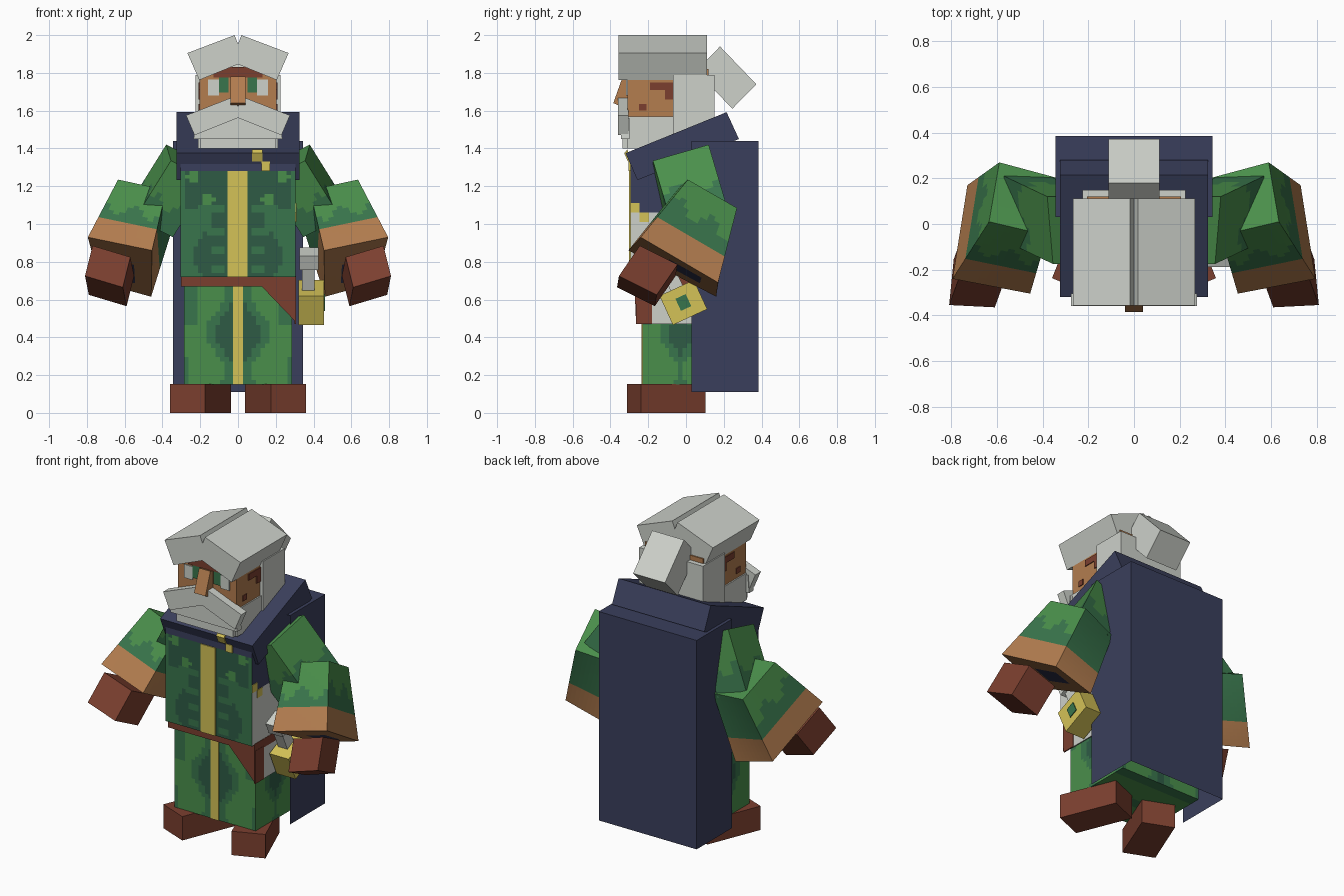
import bpy, bmesh, math
from mathutils import Vector as V

if "Cube" in bpy.data.objects:
    bpy.data.objects.remove(bpy.data.objects["Cube"])

# Flat colours
def lin(c):
    c /= 255
    return c / 12.92 if c <= 0.04045 else ((c + 0.055) / 1.055) ** 2.4

MATS = []
for name, h in [("navy", 0x3A3F5C), ("light_green", 0x4A8F4B), ("mid_green", 0x39754C),
                ("dark_green", 0x2E5B45), ("skin", 0xB37D4F), ("leather", 0x7B3F2F),
                ("gold", 0xD4C257), ("hair_grey", 0xCDD1CA)]:
    m = bpy.data.materials.new(name)
    m.diffuse_color = (lin(h >> 16), lin(h >> 8 & 255), lin(h & 255), 1)
    m.use_nodes = True
    m.node_tree.nodes["Principled BSDF"].inputs["Base Color"].default_value = m.diffuse_color
    MATS.append(m)
NAVY, LIGHT, MID, DARK, SKIN, RED, GOLD, GREY = range(8)


def hexa(name, P, rule, n=(1, 1, 1), skip=()):
    """Six-sided block from 8 corners (index i+2j+4k); rule is a colour or rule(point, params)."""
    P = [V(p) for p in P]
    def at(t):
        r = V((0, 0, 0))
        for q in range(8):
            w = 1
            for ax in range(3):
                w *= t[ax] if q >> ax & 1 else 1 - t[ax]
            r += P[q] * w
        return r
    bm = bmesh.new()
    cache = {}
    def vert(t):
        key = tuple(round(x, 5) for x in t)
        if key not in cache:
            cache[key] = bm.verts.new(at(t))
        return cache[key]
    for ax in range(3):
        b, c = (ax + 1) % 3, (ax + 2) % 3
        for s in (0, 1):
            if (ax, s) in skip:
                continue
            for i in range(n[b]):
                for j in range(n[c]):
                    def pt(di, dj):
                        t = [0, 0, 0]
                        t[ax], t[b], t[c] = s, (i + di) / n[b], (j + dj) / n[c]
                        return t
                    f = bm.faces.new([vert(pt(*d)) for d in ((0, 0), (1, 0), (1, 1), (0, 1))])
                    mid = pt(.5, .5)
                    f.material_index = rule(at(mid), mid) if callable(rule) else rule
    bmesh.ops.recalc_face_normals(bm, faces=bm.faces)
    me = bpy.data.meshes.new(name)
    bm.to_mesh(me)
    bm.free()
    for m in MATS:
        me.materials.append(m)
    ob = bpy.data.objects.new(name, me)
    bpy.context.collection.objects.link(ob)
    return ob


def vecs(o, a, b, c):
    o, a, b, c = V(o), V(a), V(b), V(c)
    return [o + a * (q & 1) + b * (q >> 1 & 1) + c * (q >> 2) for q in range(8)]


def box(name, x0, x1, y0, y1, z0, z1, rule, **k):
    return hexa(name, vecs((x0, y0, z0), (x1 - x0, 0, 0), (0, y1 - y0, 0), (0, 0, z1 - z0)), rule, **k)


def side_quad(name, x0, x1, yz, rule):
    """Block with a four-point outline in the y-z plane."""
    a, b, c, d = yz
    return hexa(name, [(x, *p) for p in (a, b, d, c) for x in (x0, x1)], rule)


def flip(pts, s):
    return [(p[0] * s, p[1], p[2]) for p in map(V, pts)]


# Robe: painted tunic above, skirt below
def tunic_rule(p, t):
    if p.z > 1.28:
        return NAVY
    if t[0] in (0, 1):
        return NAVY if p.z > 1.07 or p.x < 0 else GREY
    X = abs(p.x)
    if math.hypot(X - .24, p.z - 1.25) < .03 or math.hypot(X - .16, p.z - 1.13) < .035:
        return LIGHT
    if .07 < X < .13 and p.z < 1.1 and math.sin(p.z * 60) > .3:
        return MID
    if X > .2 + .04 * math.sin(p.z * 17) and (p.z < 1.08 or X > .27):
        return MID
    if .13 < X < .2 and .95 < p.z < 1.1:
        return MID
    return DARK


def skirt_rule(p, t):
    s = abs(p.x) if t[1] in (0, 1) else abs(p.y + .03) + .06
    h = s - (.07 + .05 * math.sin(p.z * 15 + 1.5))
    if h < 0:
        return DARK
    if h < .05 or (s > .22 and p.z > .46) or (s > .25 and p.z < .3):
        return MID
    return LIGHT


box("robe_tunic", -.305, .305, -.295, .25, .72, 1.32, tunic_rule, n=(26, 10, 30))
box("robe_skirt", -.285, .285, -.23, .24, .15, .73, skirt_rule, n=(24, 20, 24))
box("tunic_stripe", -.055, .05, -.301, -.294, .72, 1.28, GOLD)
box("skirt_stripe", -.027, .027, -.236, -.229, .15, .68, GOLD)

# Belt with hanging sash on one side
box("belt", -.303, .307, -.27, .2, .67, .725, RED)
hexa("sash", [(x, y, z) for x, z in ((.125, .67), (.307, .48)) for y in (-.27, -.262)
              for z in (z, .675)], RED)
box("sash_side", .3, .308, -.265, -.18, .47, .68, RED)
box("side_panel", .298, .305, -.18, .05, .47, .72, GREY)
for k, (y, z) in enumerate([(-.295, 1.06), (-.245, 1.01)]):
    box(f"side_trim_{k}", .304, .309, y, y + .05, z, z + .05, GOLD)

# Cape: open at the front and underneath; tilted collar slab
box("cape", -.345, .345, .03, .385, .11, 1.44, NAVY, skip=((2, 0), (1, 0)))
side_quad("collar", -.325, .325, [(-.257, 1.232), (.28, 1.45), (.215, 1.592), (-.32, 1.375)], NAVY)
side_quad("clasp_upper", .075, .13, [(-.307, 1.33), (-.29, 1.33), (-.31, 1.395), (-.327, 1.375)], GOLD)
box("clasp_lower", .125, .17, -.304, -.29, 1.28, 1.33, GOLD)

# Splayed shoes, sleeves, cuffs and hands
for s, side in ((-1, "left"), (1, "right")):
    a = math.radians(22)
    u = V((math.cos(a), math.sin(a), 0)) * .2
    w = V((-math.sin(a), math.cos(a), 0)) * .366
    o = V((.198, -.105, 0)) - (u + w) / 2
    hexa(f"shoe_{side}", flip(vecs(o, u, w, (0, 0, .152)), s), RED)

    def upper_rule(p, t):
        k = t[2] + .12 * math.sin(t[0] * 9 + t[1] * 7)
        return LIGHT if k < .62 and t[0] != 1 else MID

    hexa(f"upper_sleeve_{side}",
         flip(vecs((.355, -.175, 1.335), (-.2, 0, -.1), (.025, .295, .085), (.19, .09, -.305)), s),
         upper_rule, n=(8, 8, 10))

    def fore_rule(p, t):
        if t[2] > .65:
            if t[2] == 1 and .3 < t[0] < .7 and .4 < t[1] < .8:
                return NAVY
            return SKIN
        k = t[2] + .1 * math.sin(t[0] * 11 + 2) + .1 * math.sin(t[1] * 12)
        return MID if k > .45 or t[1] == 1 or t[0] == 1 else LIGHT

    fore = [(.635, .01, 1.235), (.38, -.05, 1.18), (.59, .27, 1.085), (.33, .2, 1.03),
            (.795, -.24, .93), (.455, -.305, .86), (.73, .17, .69), (.46, .16, .615)]
    hexa(f"forearm_sleeve_{side}", flip(fore, s), fore_rule, n=(10, 10, 20))
    hexa(f"hand_{side}",
         flip(vecs((.77, -.245, .885), (-.2, -.01, -.06), (-.02, .2, -.1), (.04, -.11, -.16)), s), RED)

# Flask hanging at the hip: tilted gold body, grey neck and cap
fo, fu, fw = V((0, -.012, .58)), V((0, .908, .418)), V((0, -.418, .908))
def flask(name, x0, x1, half, lo, hi, mat):
    o = fo + V((x0, 0, 0)) - fu * half + fw * lo
    hexa(name, vecs(o, (x1 - x0, 0, 0), fu * 2 * half, fw * (hi - lo)), mat)

flask("flask_body", .32, .455, .1, -.08, .09, GOLD)
flask("flask_neck", .34, .405, .035, .08, .24, GREY)
flask("flask_cap", .325, .425, .055, .22, .3, GREY)
flask("flask_spot", .453, .46, .03, -.03, .04, MID)

# Head with hair at the back and beard below
box("head", -.205, .205, -.31, .12, 1.42, 1.82, SKIN)
box("back_hair", -.225, .225, -.07, .15, 1.4, 1.79, GREY)
box("jaw_beard", -.213, .213, -.312, -.06, 1.4, 1.57, GREY)
box("chin_beard", -.2, .2, -.335, -.3, 1.4, 1.45, GREY)
hexa("front_beard", [(x * (.225 if z > 1.5 else .235), y, z) for z in (1.45, 1.56)
                     for y in (-.345, -.3) for x in (-1, 1)], GREY)
side_quad("nose", -.04, .04, [(-.325, 1.615), (-.275, 1.76), (-.335, 1.78), (-.385, 1.64)], SKIN)
box("brow", -.13, .13, -.317, -.309, 1.775, 1.83, RED)

for s, side in ((-1, "left"), (1, "right")):
    def prism(name, xz, y0, y1, mat):
        a, b, c, d = xz
        hexa(name, [(s * x, y, z) for x, z in (a, b, d, c) for y in (y0, y1)], mat)

    prism(f"eye_white_{side}", [(.1, 1.68), (.16, 1.68), (.16, 1.765), (.1, 1.765)], -.317, -.309, GREY)
    prism(f"iris_{side}", [(.05, 1.695), (.1, 1.695), (.1, 1.775), (.05, 1.775)], -.317, -.309, MID)
    # Temple and cheek marks
    for k, (y0, y1, z0, z1) in enumerate([(-.19, -.069, 1.71, 1.75), (-.11, -.069, 1.66, 1.71),
                                          (-.25, -.21, 1.6, 1.635)]):
        box(f"temple_{side}_{k}", min(s * .2, s * .21), max(s * .2, s * .21), y0, y1, z0, z1, RED)
    # Drooping moustache and roof-like hair slabs
    prism(f"moustache_{side}", [(-.02, 1.57), (.23, 1.47), (.275, 1.575), (.02, 1.675)], -.36, -.305, GREY)
    prism(f"hair_slab_{side}", [(-.035, 1.86), (.205, 1.762), (.268, 1.905), (.018, 2.0)],
          -.357 - .001 * s, .112, GREY)

# Tied bun at the back of the head
side_quad("hair_bun", -.112, .112, [(.055, 1.81), (.245, 1.61), (.372, 1.74), (.18, 1.94)], GREY)
